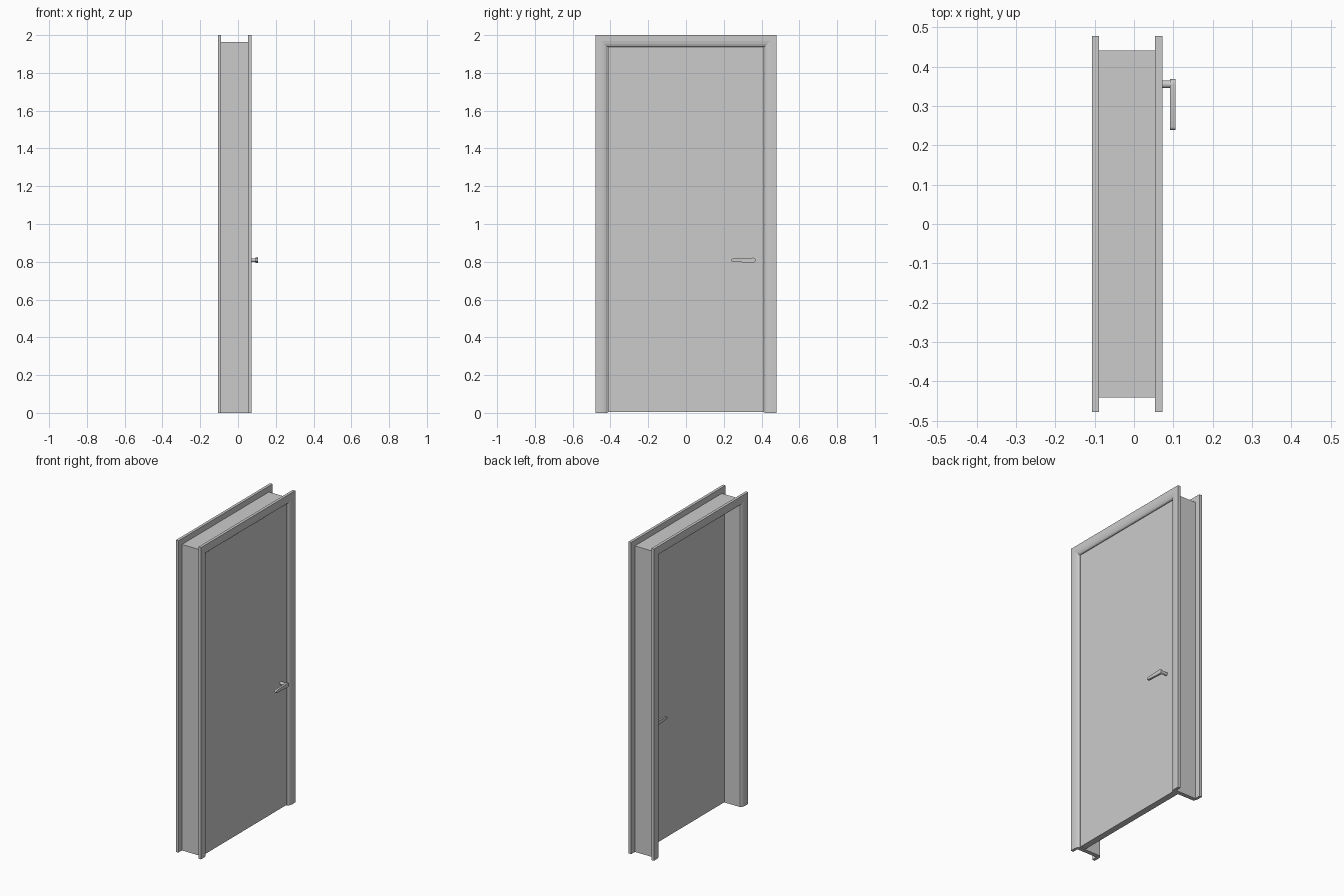
import bpy, bmesh, math

if "Cube" in bpy.data.objects:
    bpy.data.objects.remove(bpy.data.objects["Cube"])

H, W = 2.0, 0.478              # overall height and half width
DOOR_X0, DOOR_X1 = 0.015, 0.055
MID = (DOOR_X0 + DOOR_X1) / 2  # mirror plane for the levers


def finish(name, bm, smooth=False):
    bmesh.ops.recalc_face_normals(bm, faces=bm.faces[:])
    me = bpy.data.meshes.new(name)
    bm.to_mesh(me)
    bm.free()
    ob = bpy.data.objects.new(name, me)
    bpy.context.collection.objects.link(ob)
    if smooth:
        bpy.ops.object.select_all(action='DESELECT')
        ob.select_set(True)
        bpy.context.view_layer.objects.active = ob
        bpy.ops.object.shade_smooth_by_angle(angle=math.radians(35))
    return ob


def loft(name, rings, smooth=False):
    """Skin closed rings of points and cap both ends."""
    bm = bmesh.new()
    vs = [[bm.verts.new(p) for p in r] for r in rings]
    n = len(rings[0])
    for a, b in zip(vs, vs[1:]):
        for i in range(n):
            j = (i + 1) % n
            bm.faces.new((a[i], a[j], b[j], b[i]))
    bm.faces.new(vs[0])
    bm.faces.new(vs[-1])
    return finish(name, bm, smooth)


def surround(name, profile):
    """Mitred three-sided frame; profile holds (inset from outside, x)."""
    stations = [(-1, 0), (-1, 1), (1, 1), (1, 0)]
    rings = [[(x, s * (W - d), (H - d) * top) for d, x in profile]
             for s, top in stations]
    return loft(name, rings)


# Architraves: flat outer band, eased slope towards the opening
trim = [(0, 0), (0, 0.018), (0.031, 0.018), (0.046, 0.0155),
        (0.057, 0.011), (0.063, 0.004), (0.063, 0)]
surround("front_architrave", [(d, 0.054 + t) for d, t in trim])
surround("back_architrave", [(d, -0.089 - t) for d, t in trim])

# Jamb lining
surround("jamb", [(0.037, -0.089), (0.037, 0.054), (0.063, 0.054), (0.063, -0.089)])

# Door leaf
bm = bmesh.new()
bmesh.ops.create_cube(bm, size=1)
for v in bm.verts:
    v.co.x = DOOR_X1 if v.co.x > 0 else DOOR_X0
    v.co.y *= 0.826
    v.co.z = 1.936 if v.co.z > 0 else 0.004
finish("door_leaf", bm)


def arc(cy, r, a0, a1, n):
    return [(cy + r * math.cos(math.radians(a0 + (a1 - a0) * i / n)),
             0.808 + r * math.sin(math.radians(a0 + (a1 - a0) * i / n)))
            for i in range(n + 1)]


# Lever handles on both sides: tapered grip on a round spindle
grip = arc(0.355, 0.0135, -93, 93, 12) + arc(0.247, 0.008, 93, 267, 6)
spindle = arc(0.355, 0.010, 0, 337.5, 15)
for side, s in (("front", 1), ("back", -1)):
    def at(x):
        return MID + s * (x - MID)
    loft(side + "_lever", [[(at(x), y, z) for y, z in grip]
                           for x in (0.092, 0.105)], True)
    loft(side + "_spindle", [[(at(x), y, z) for y, z in spindle]
                             for x in (0.05, 0.093)], True)
